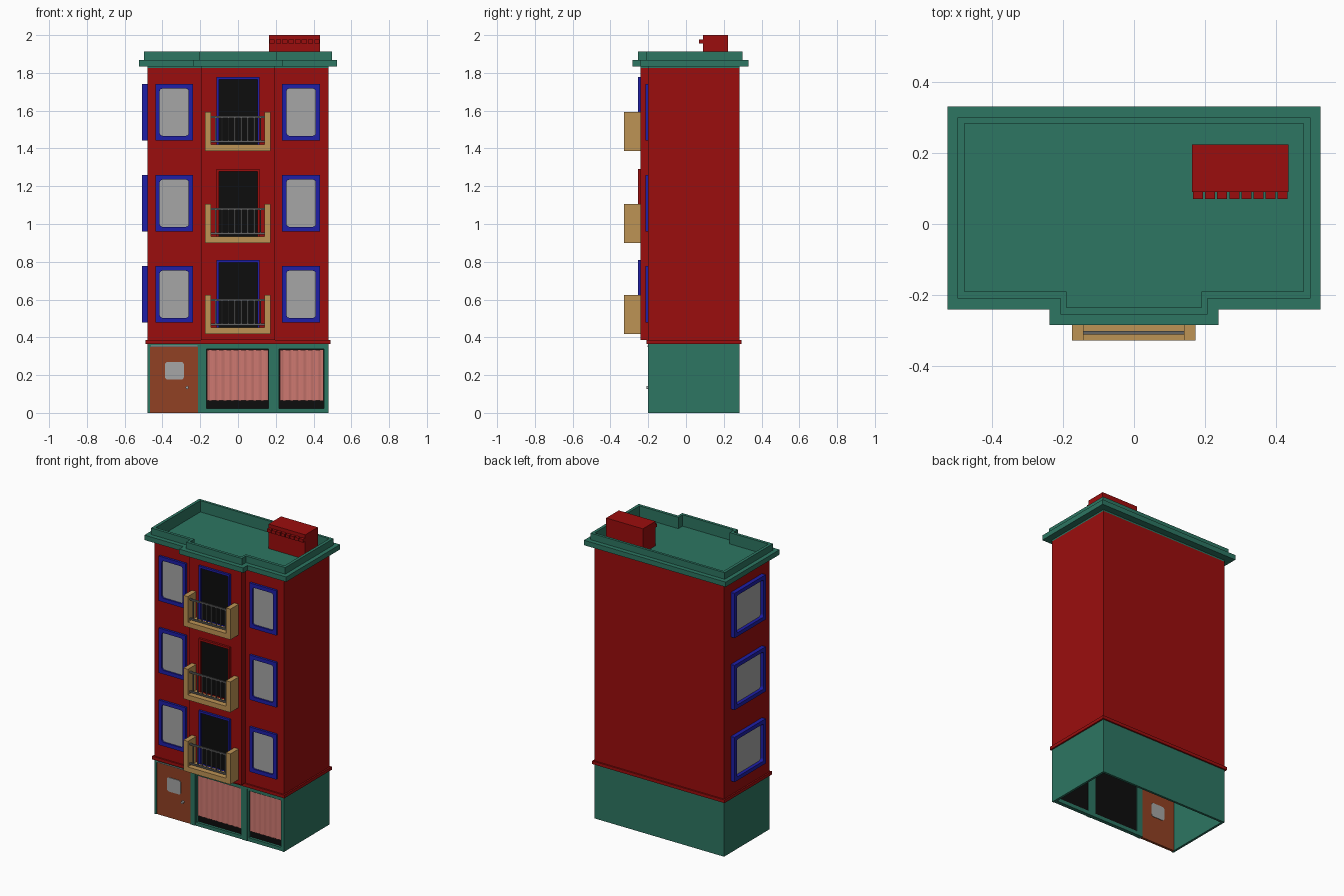
import bpy, bmesh, math

if "Cube" in bpy.data.objects:
    bpy.data.objects.remove(bpy.data.objects["Cube"])

def mat(name, r, g, b):
    m = bpy.data.materials.new(name)
    m.diffuse_color = (r, g, b, 1)
    m.use_nodes = True
    m.node_tree.nodes["Principled BSDF"].inputs["Base Color"].default_value = m.diffuse_color
    return m

RED = mat("red_wall", .33, .004, .004)
GREEN = mat("green_trim", .026, .181, .122)
TAN = mat("tan_stone", .515, .296, .091)
BLUE = mat("blue_frame", .013, .013, .39)
GLASS = mat("grey_glass", .38, .38, .38)
BLACK = mat("black", .004, .004, .004)
BROWN = mat("brown_door", .283, .053, .017)
PINK = mat("pink_curtain", .61, .188, .162)
STEEL = mat("steel", .13, .13, .13)

# Profile axis: y = facing front, x = facing sideways, z = plan view
PLACE = {"y": lambda u, v, d: (u, d, v),
         "x": lambda u, v, d: (d, u, v),
         "z": lambda u, v, d: (u, v, d)}

def finish(name, bm, m):
    bmesh.ops.recalc_face_normals(bm, faces=bm.faces)
    me = bpy.data.meshes.new(name)
    bm.to_mesh(me)
    bm.free()
    me.materials.append(m)
    ob = bpy.data.objects.new(name, me)
    bpy.context.collection.objects.link(ob)
    return ob

def prism(name, pts, a, b, m, axis="z"):
    bm = bmesh.new()
    lo, hi = [[bm.verts.new(PLACE[axis](u, v, d)) for u, v in pts] for d in (a, b)]
    bm.faces.new(lo)
    bm.faces.new(hi)
    for i in range(len(pts)):
        j = (i + 1) % len(pts)
        bm.faces.new((lo[i], lo[j], hi[j], hi[i]))
    return finish(name, bm, m)

def ring(name, outer, inner, a, b, m, axis="z"):
    bm = bmesh.new()
    loops = [[bm.verts.new(PLACE[axis](u, v, d)) for u, v in pts]
             for pts, d in ((outer, a), (outer, b), (inner, b), (inner, a))]
    n = len(outer)
    for k in range(4):
        p, q = loops[k], loops[(k + 1) % 4]
        for i in range(n):
            j = (i + 1) % n
            bm.faces.new((p[i], p[j], q[j], q[i]))
    return finish(name, bm, m)

def rect(u0, u1, v0, v1):
    return [(u0, v0), (u1, v0), (u1, v1), (u0, v1)]

def rounded(u0, u1, v0, v1, r, seg=3):
    pts = []
    for cu, cv, start in ((u1 - r, v1 - r, 0), (u0 + r, v1 - r, 90),
                          (u0 + r, v0 + r, 180), (u1 - r, v0 + r, 270)):
        for i in range(seg + 1):
            t = math.radians(start + 90 * i / seg)
            pts.append((cu + r * math.cos(t), cv + r * math.sin(t)))
    return pts

def box(name, x0, x1, y0, y1, z0, z1, m):
    return prism(name, rect(x0, x1, y0, y1), z0, z1, m)

def plan(x, back, front, bay_x, bay_front):
    return [(-x, front), (-bay_x, front), (-bay_x, bay_front), (bay_x, bay_front),
            (bay_x, front), (x, front), (x, back), (-x, back)]

# Upper storeys, centre bay and ledge
box("upper_walls", -.48, .48, -.2, .283, .37, 1.825, RED)
box("centre_bay", -.195, .195, -.24, -.19, .387, 1.825, RED)
box("ledge", -.49, .49, -.21, .293, .365, .386, RED)

# Roof: floor, cornice and parapet
inner = plan(.477, .283, -.19, .19, -.235)
prism("roof_floor", plan(.48, .283, -.2, .195, -.24), 1.825, 1.836, GREEN)
ring("cornice", plan(.525, .33, -.24, .237, -.284), inner, 1.835, 1.868, GREEN)
ring("parapet", plan(.497, .30, -.21, .206, -.254), inner, 1.868, 1.912, GREEN)

# Chimney with a row of vents
box("chimney", .163, .435, .09, .223, 1.83, 2.0, RED)
for i in range(8):
    x = .166 + i * .034
    box("chimney_vent", x, x + .028, .07, .092, 1.955, 1.976, RED)

# Upper windows, front pairs and left side
def window(c, hw, z0, face, out, axis):
    z1 = z0 + .3
    ring("window_frame", rounded(c - hw, c + hw, z0, z1, .002),
         rounded(c - hw + .023, c + hw - .023, z0 + .025, z1 - .025, .015),
         face + .002, face - out, BLUE, axis)
    prism("window_glass", rect(c - hw + .01, c + hw - .01, z0 + .01, z1 - .01),
          face + .002, face - .004, GLASS, axis)

for z in (.478, .96, 1.442):
    for x in (-.338, .334):
        window(x, .1, z, -.2, .015, "y")
    window(.045, .165, z, -.48, .027, "x")

# Balconies with their doors
for base, frame in ((.418, BLUE), (.9, RED), (1.387, BLUE)):
    top = base + .391
    ring("balcony_door_frame", rect(-.115, .115, base + .02, top),
         rect(-.1, .104, base + .035, top - .014), -.238, -.254, frame, "y")
    prism("balcony_door", rect(-.11, .11, base + .025, top - .005),
          -.238, -.243, BLACK, "y")
    box("balcony_floor", -.145, .142, -.328, -.238, base, base + .034, TAN)
    for x in (-.175, .14):
        box("balcony_side", x, x + .033, -.328, -.238, base, base + .205, TAN)
    for z in (base + .045, base + .175):
        box("balcony_rail", -.145, .142, -.311, -.301, z, z + .01, STEEL)
    for i in range(8):
        x = -.122 + i * .034
        box("balcony_bar", x, x + .007, -.309, -.302, base + .05, base + .18, STEEL)

# Ground floor shell, open underneath
H = .366
for name, x in (("left", -.48), ("right", .465)):
    box(name + "_ground_wall", x, x + .015, -.2, .283, 0, H, GREEN)
box("back_ground_wall", -.48, .48, .268, .283, 0, H, GREEN)
box("front_lintel", -.47, .47, -.2, -.172, .348, H, GREEN)
for x0, x1 in ((-.212, -.178), (.172, .208)):
    box("front_pier", x0, x1, -.2, -.172, 0, .35, GREEN)

# Shop windows: frame, dark pane and wavy curtain
for x0, x1 in ((-.18, .174), (.206, .467)):
    ring("shop_frame", rect(x0, x1, 0, .35), rect(x0 + .012, x1 - .012, .024, .338),
         -.172, -.197, GREEN, "y")
    box("shop_pane", x0 + .006, x1 - .006, -.18, -.175, .01, .345, BLACK)
    a, b, n = x0 + .017, x1 - .014, 48
    xs = [a + (b - a) * i / n for i in range(n + 1)]
    wave = [(x, -.189 + .0025 * math.sin(x * 160)) for x in xs]
    back = [(x, y + .003) for x, y in reversed(wave)]
    prism("curtain", wave + back, .066, .334, PINK)

# Entrance door with window, knob and top strip
box("entrance_door", -.467, -.21, -.195, -.178, 0, .348, BROWN)
prism("door_window", rounded(-.387, -.286, .176, .27, .015), -.199, -.174, GLASS, "y")
box("door_top_strip", -.46, -.215, -.203, -.195, .35, .356, GLASS)
prism("door_knob", rounded(-.277, -.261, .126, .142, .007), -.21, -.19, GLASS, "y")
